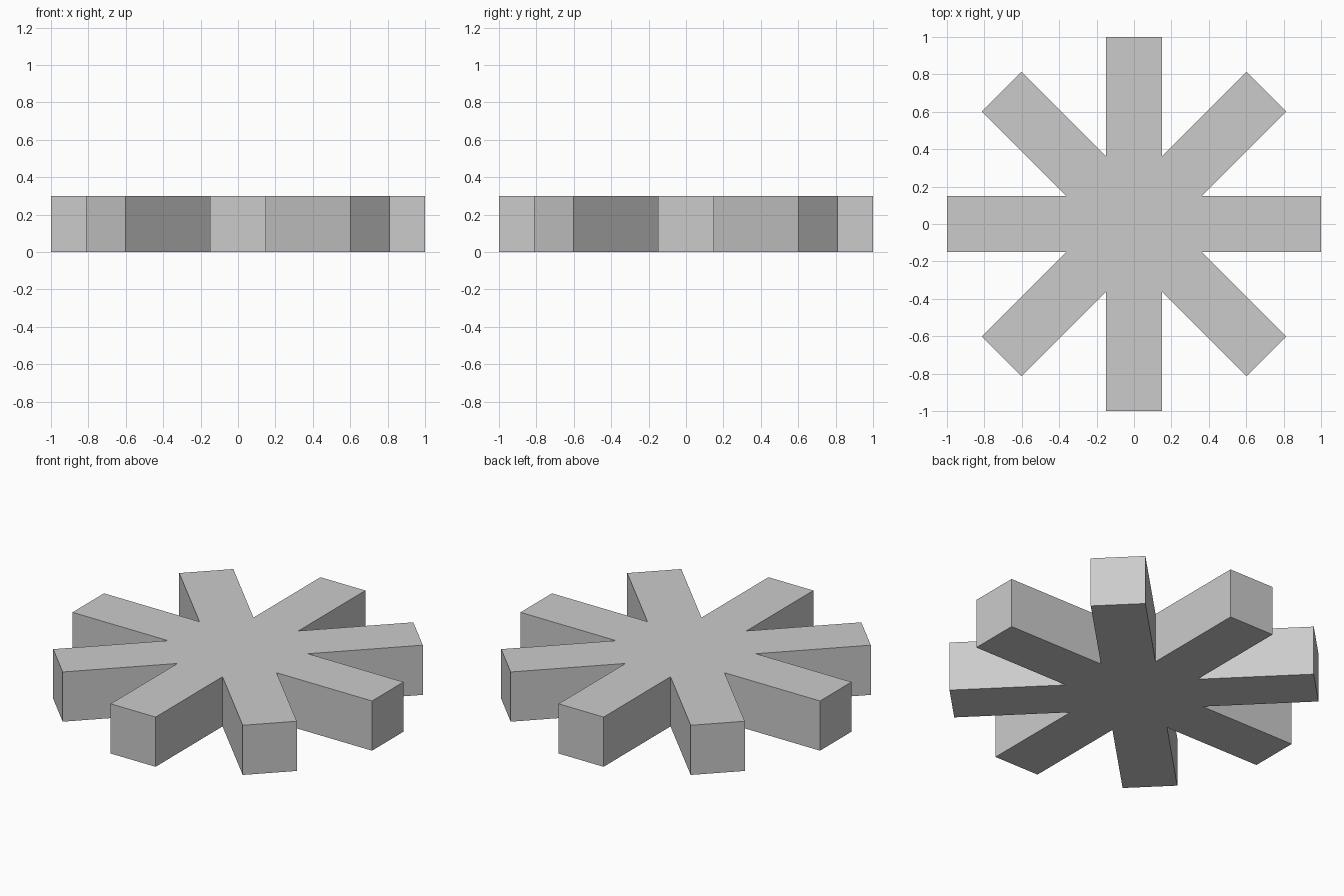
import bpy, bmesh
from math import pi, tan
from mathutils import Matrix, Vector

if "Cube" in bpy.data.objects:
    bpy.data.objects.remove(bpy.data.objects["Cube"])

ARMS, HALF_WIDTH, LENGTH, HEIGHT = 8, 0.15, 1.0, 0.3

# Outline: each arm adds its two tip corners and the notch to the next arm
notch = HALF_WIDTH / tan(pi / ARMS)
outline = []
for i in range(ARMS):
    turn = Matrix.Rotation(i * 2 * pi / ARMS, 3, 'Z')
    for x, y in ((LENGTH, -HALF_WIDTH), (LENGTH, HALF_WIDTH), (notch, HALF_WIDTH)):
        outline.append(turn @ Vector((x, y, 0)))

# Extrude the outline into a flat-faced eight-armed star
bm = bmesh.new()
base = bm.faces.new([bm.verts.new(p) for p in outline])
top = bmesh.ops.extrude_face_region(bm, geom=[base], use_keep_orig=True)
bmesh.ops.translate(bm, vec=(0, 0, HEIGHT),
                    verts=[g for g in top["geom"] if isinstance(g, bmesh.types.BMVert)])
bmesh.ops.recalc_face_normals(bm, faces=bm.faces)
mesh = bpy.data.meshes.new("eight_arm_star")
bm.to_mesh(mesh)
bm.free()
bpy.context.collection.objects.link(bpy.data.objects.new("eight_arm_star", mesh))
